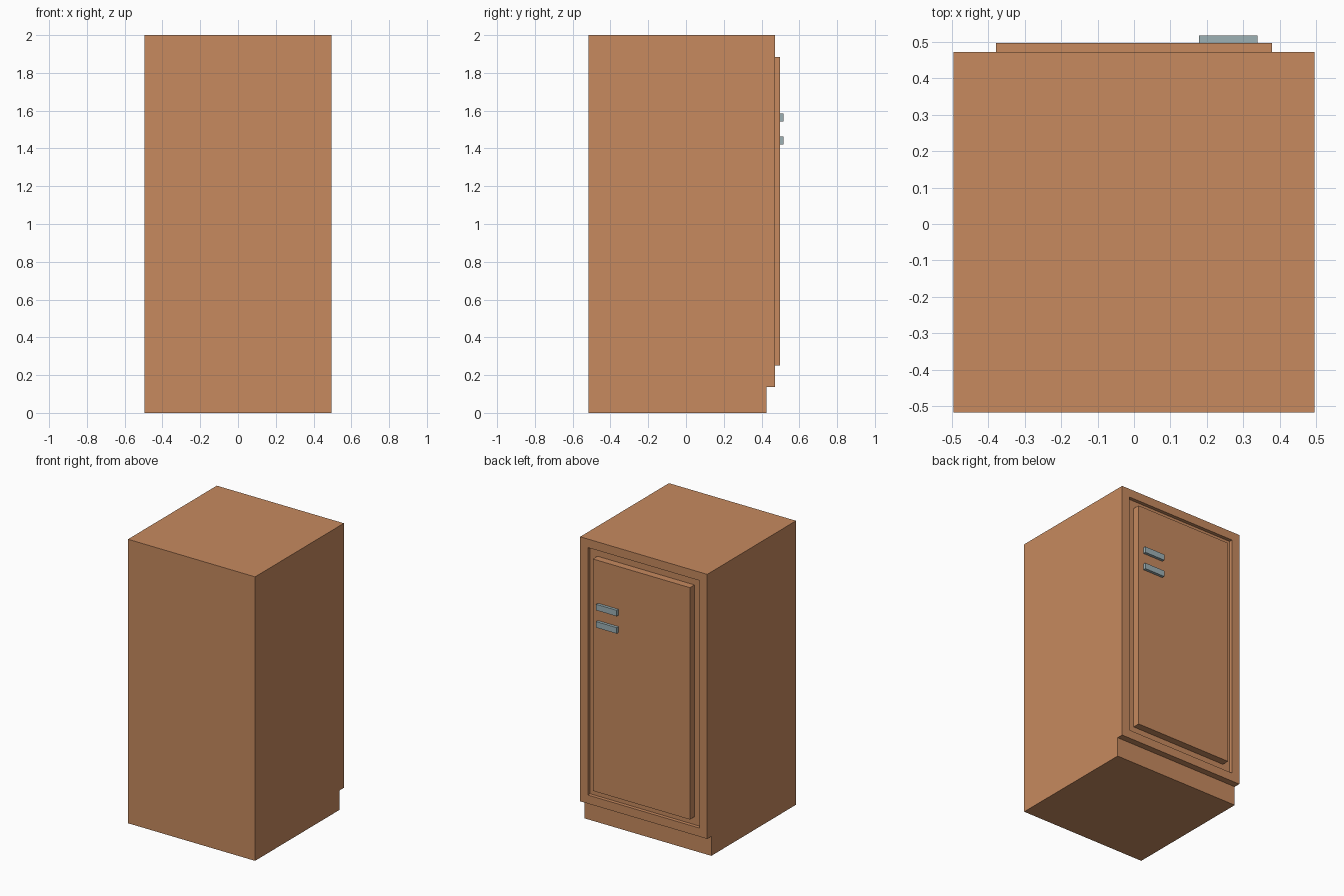
import bpy
import bmesh

cube = bpy.data.objects.get("Cube")
if cube:
    bpy.data.objects.remove(cube, do_unlink=True)


def material(name, color):
    mat = bpy.data.materials.new(name)
    mat.use_nodes = True
    mat.diffuse_color = color
    mat.node_tree.nodes["Principled BSDF"].inputs["Base Color"].default_value = color
    return mat


def add_object(name, bm, mat):
    bmesh.ops.recalc_face_normals(bm, faces=bm.faces)
    mesh = bpy.data.meshes.new(name)
    bm.to_mesh(mesh)
    bm.free()
    mesh.materials.append(mat)
    obj = bpy.data.objects.new(name, mesh)
    bpy.context.collection.objects.link(obj)
    return obj


def box(name, low, high, mat):
    bm = bmesh.new()
    bmesh.ops.create_cube(bm, size=1)
    for v in bm.verts:
        for i in range(3):
            v.co[i] = high[i] if v.co[i] > 0 else low[i]
    return add_object(name, bm, mat)


wood = material("warm wood", (0.571, 0.254, 0.114, 1))
metal = material("grey metal", (0.34, 0.44, 0.46, 1))

HALF_W = 0.495
REAR, FACE, KICK = -0.517, 0.471, 0.425
KICK_H, RECESS = 0.137, 0.025

# Cabinet body: side profile with a toe kick, extruded across the width
profile = [(REAR, 0), (KICK, 0), (KICK, KICK_H), (FACE, KICK_H), (FACE, 2), (REAR, 2)]
bm = bmesh.new()
side = bm.faces.new([bm.verts.new((-HALF_W, y, z)) for y, z in profile])
extruded = bmesh.ops.extrude_face_region(bm, geom=[side])
moved = [g for g in extruded["geom"] if isinstance(g, bmesh.types.BMVert)]
bmesh.ops.translate(bm, verts=moved, vec=(2 * HALF_W, 0, 0))
bmesh.ops.recalc_face_normals(bm, faces=bm.faces)

# Shallow recess around the door
panel = max((f for f in bm.faces if f.normal.y > 0.9),
            key=lambda f: f.calc_center_median().y)
bmesh.ops.inset_region(bm, faces=[panel], thickness=0.06, use_even_offset=True)
bmesh.ops.inset_region(bm, faces=[panel], thickness=0, depth=-RECESS)
add_object("cabinet_body", bm, wood)

# Door standing proud of the recess
DOOR_FACE = 0.497
box("door", (-0.378, FACE - RECESS, 0.252), (0.378, DOOR_FACE, 1.885), wood)

# Pair of bar handles
for name, z in (("lower_handle", 1.42), ("upper_handle", 1.542)):
    box(name, (0.178, DOOR_FACE, z), (0.338, 0.517, z + 0.042), metal)
